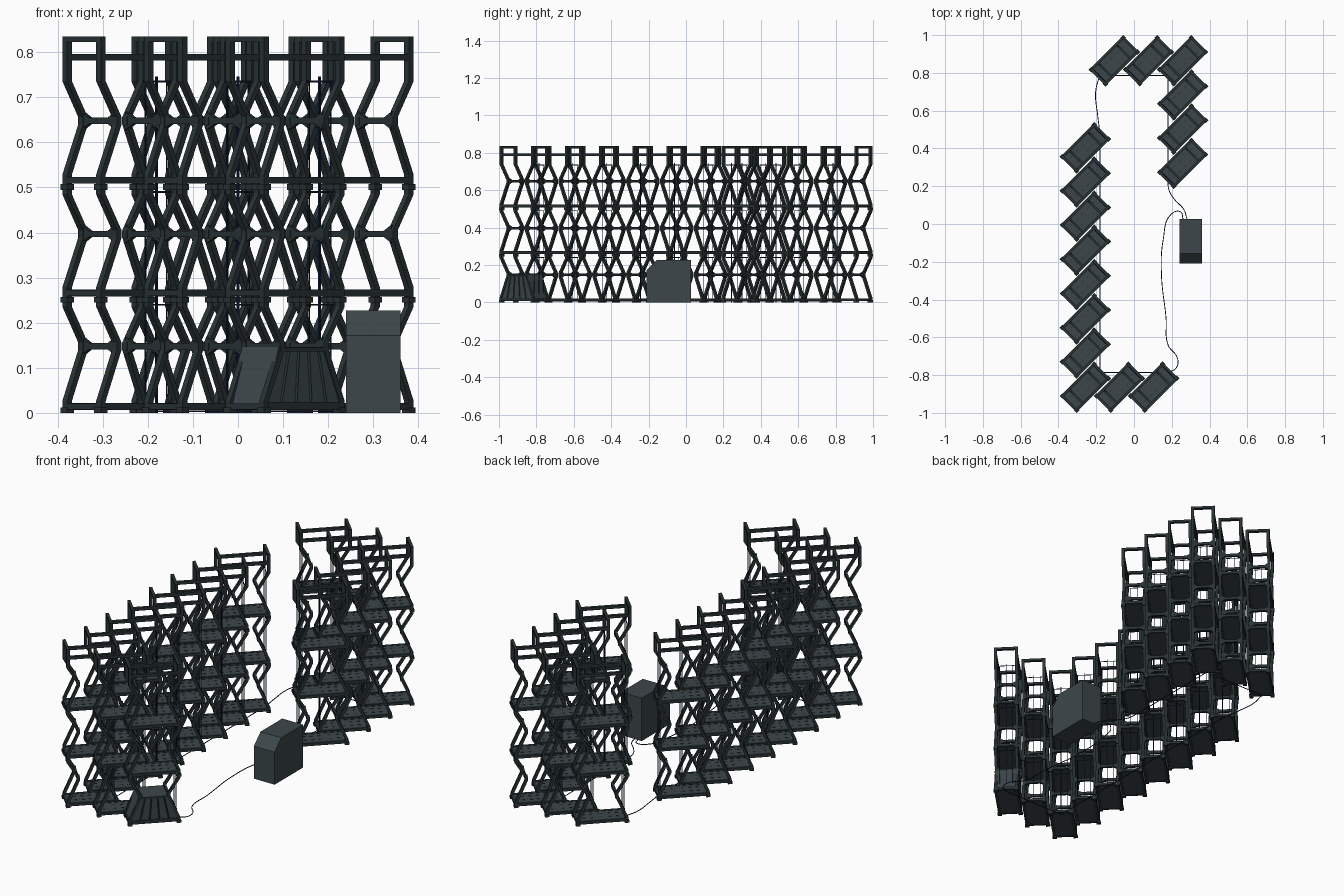
import bpy, bmesh, math
from mathutils import Vector, Matrix

if "Cube" in bpy.data.objects:
    bpy.data.objects.remove(bpy.data.objects["Cube"])


def material(name, rgb):
    m = bpy.data.materials.new(name)
    m.diffuse_color = (*rgb, 1)
    m.use_nodes = True
    m.node_tree.nodes["Principled BSDF"].inputs["Base Color"].default_value = m.diffuse_color
    return m


FRAME = material("frame_dark", (0.022, 0.032, 0.034))
PLATE = material("plate_slate", (0.045, 0.062, 0.068))
WIRE = material("wire_navy", (0.008, 0.014, 0.05))


def box(bm, c, s):
    bmesh.ops.create_cube(bm, size=1, matrix=Matrix.Translation(c) @ Matrix.Diagonal((*s, 1)))


def prism(bm, pts, a, b, axis):
    # extrude a 2D outline (h, z) along x or y from a to b
    def place(h, z, d):
        return (d, h, z) if axis == "x" else (h, d, z)
    lo = [bm.verts.new(place(h, z, a)) for h, z in pts]
    hi = [bm.verts.new(place(h, z, b)) for h, z in pts]
    n = len(pts)
    for i in range(n - 1 if n == 0 else n):
        j = (i + 1) % n
        bm.faces.new((lo[i], lo[j], hi[j], hi[i]))
    bm.faces.new(lo[::-1])
    bm.faces.new(hi)


def rod(bm, p, q, r, sides=6):
    p, q = Vector(p), Vector(q)
    rot = (q - p).to_track_quat("Z", "Y").to_matrix().to_4x4()
    bmesh.ops.create_cone(bm, cap_ends=True, segments=sides, radius1=r, radius2=r,
                          depth=(q - p).length, matrix=Matrix.Translation((p + q) / 2) @ rot)


def mesh(name, bm, mat):
    bmesh.ops.recalc_face_normals(bm, faces=bm.faces)
    me = bpy.data.meshes.new(name)
    bm.to_mesh(me)
    bm.free()
    me.materials.append(mat)
    return me


def add(name, me, loc=(0, 0, 0), angle=0):
    ob = bpy.data.objects.new(name, me)
    ob.location = loc
    ob.rotation_euler.z = angle
    bpy.context.collection.objects.link(ob)
    return ob


U, V, T = 0.119, 0.053, 0.015        # post centres and thickness
LEVELS = (0.014, 0.266, 0.516)       # shelf heights
PINCH = (0.148, 0.397, 0.648)        # waist heights
IN = 0.05                            # waist inset

# rack frame: pinched legs, rails, joints, waist ties, top handles
bm = bmesh.new()
path = [(U, 0.0)]
for lv, pz in zip(LEVELS, PINCH):
    path += [(U, lv + 0.012), (U - IN, pz - 0.008), (U - IN, pz + 0.008), (U, pz + 0.088)]
path.append((U, 0.835))
for su in (-1, 1):
    leg = [(su * (u - T / 2), z) for u, z in path] + [(su * (u + T / 2), z) for u, z in path[::-1]]
    for sv in (-1, 1):
        prism(bm, leg, sv * V - T / 2, sv * V + T / 2, "y")
        for z in (0.006, 0.251, 0.501):
            box(bm, (su * U, sv * V, z), (0.021, 0.021, 0.013))
    box(bm, (su * U, 0, 0.829), (T, 2 * V, 0.012))
    for lv in LEVELS:
        box(bm, (su * U, 0, lv), (T, 2 * V, 0.014))
    for pz in PINCH:
        half = [(-V, 0.02), (-0.03, 0.007), (0.03, 0.007), (V, 0.02)]
        tie = [(h, pz + d) for h, d in half] + [(h, pz - d) for h, d in half[::-1]]
        u = su * (U - IN)
        prism(bm, tie, u - 0.006, u + 0.006, "x")
for sv in (-1, 1):
    for z in (*LEVELS, 0.789):
        box(bm, (0, sv * V, z), (2 * U, T, 0.015))
frame = mesh("rack_frame", bm, FRAME)

# shelf plates
bm = bmesh.new()
for lv in LEVELS:
    box(bm, (0, 0, lv), (2 * U + 0.014, 2 * V + 0.014, 0.012))
shelves = mesh("shelf_plates", bm, PLATE)

# small slots on the shelves
bm = bmesh.new()
for lv in LEVELS:
    for i in range(5):
        for v in (-0.02, 0.02):
            box(bm, (-0.08 + i * 0.04, v, lv + 0.0062), (0.02, 0.003, 0.002))
slots = mesh("shelf_slots", bm, FRAME)

# wiring drop on the inner end
bm = bmesh.new()
W = 0.11
rod(bm, (W, 0, 0), (W, 0, 0.746), 0.0022)
for top, low in ((0.735, 0.516), (0.49, 0.266), (0.24, 0.014)):
    rod(bm, (W, -0.042, top), (W, 0.042, top), 0.002)
    for v in (-0.034, 0.034):
        rod(bm, (W, v, low), (W, v, top), 0.0013)
wiring = mesh("wiring_drop", bm, WIRE)

# tower layout along the C-shaped row
X, Y, S = 0.2575, 0.864, 0.181
towers = [(X, Y - S * i, -1) for i in (3, 2, 1, 0)]
towers += [(X - S * i, Y, -1) for i in (1, 2)]
towers += [(-X, -Y + S * i, 1) for i in range(7, -1, -1)]
towers += [(-X + S * i, -Y, 1) for i in (1, 2)]
for i, (x, y, s) in enumerate(towers):
    a = math.radians(45)
    for nm, me in (("rack_frame", frame), ("shelf_plates", shelves), ("shelf_slots", slots)):
        add(f"{nm}_{i + 1}", me, (x, y, 0), a)
    add(f"wiring_drop_{i + 1}", wiring, (x, y, 0), a if s > 0 else a + math.pi)

# enclosed compartment in the base of the last tower
bm = bmesh.new()
rings = []
for z, u in ((0.012, 0.122), (0.146, 0.077)):
    rings.append([bm.verts.new((su * u, sv * 0.057, z))
                  for su, sv in ((-1, -1), (1, -1), (1, 1), (-1, 1))])
lo, hi = rings
for i in range(4):
    j = (i + 1) % 4
    bm.faces.new((lo[i], lo[j], hi[j], hi[i]))
bm.faces.new(lo[::-1])
bm.faces.new(hi)
bin_me = mesh("base_compartment", bm, PLATE)
bm = bmesh.new()
for sv in (-1, 1):
    for k in (-0.6, -0.2, 0.2, 0.6):
        rod(bm, (k * 0.12, sv * 0.058, 0.015), (k * 0.075, sv * 0.058, 0.143), 0.0035, 4)
    for z, u in ((0.02, 0.115), (0.141, 0.075)):
        box(bm, (0, sv * 0.058, z), (2 * u, 0.007, 0.009))
rib_me = mesh("compartment_ribs", bm, FRAME)
lx, ly, _ = towers[-1]
for me in (bin_me, rib_me):
    add(me.name, me, (lx, ly, 0), math.radians(45))

# control box with chamfered front top edge
bm = bmesh.new()
prism(bm, [(-0.21, 0), (0.027, 0), (0.027, 0.227), (-0.155, 0.227), (-0.21, 0.172)], 0.24, 0.361, "x")
add("control_box", mesh("control_box", bm, PLATE))


def cable(name, pts, smooth=True):
    cu = bpy.data.curves.new(name, "CURVE")
    cu.dimensions = "3D"
    cu.bevel_depth = 0.0022
    cu.bevel_resolution = 1
    cu.resolution_u = 6
    sp = cu.splines.new("BEZIER")
    sp.bezier_points.add(len(pts) - 1)
    for bp, (x, y) in zip(sp.bezier_points, pts):
        bp.co = (x, y, 0.0035)
        bp.handle_left_type = bp.handle_right_type = "AUTO" if smooth else "VECTOR"
    cu.materials.append(WIRE)
    add(name, cu)


# ground cables: along the towers, and from the box to both ends
base = [(x + s * W * 0.7071, y + s * W * 0.7071) for x, y, s in towers]
cable("cable_upper_row", base[:6], False)
cable("cable_gap", [base[5], (-0.203, 0.7), (-0.193, 0.58), base[6]])
cable("cable_lower_row", base[6:], False)
cable("cable_box_to_rear", [(0.28, 0.027), (0.265, 0.075), (0.215, 0.13), (0.185, 0.18), base[0]])
cable("cable_box_to_front", [(0.26, 0.027), (0.245, 0.065), (0.195, 0.05), (0.155, -0.08), (0.145, -0.26),
                             (0.17, -0.5), (0.18, -0.64), (0.23, -0.71), (0.225, -0.76), base[-1]])
